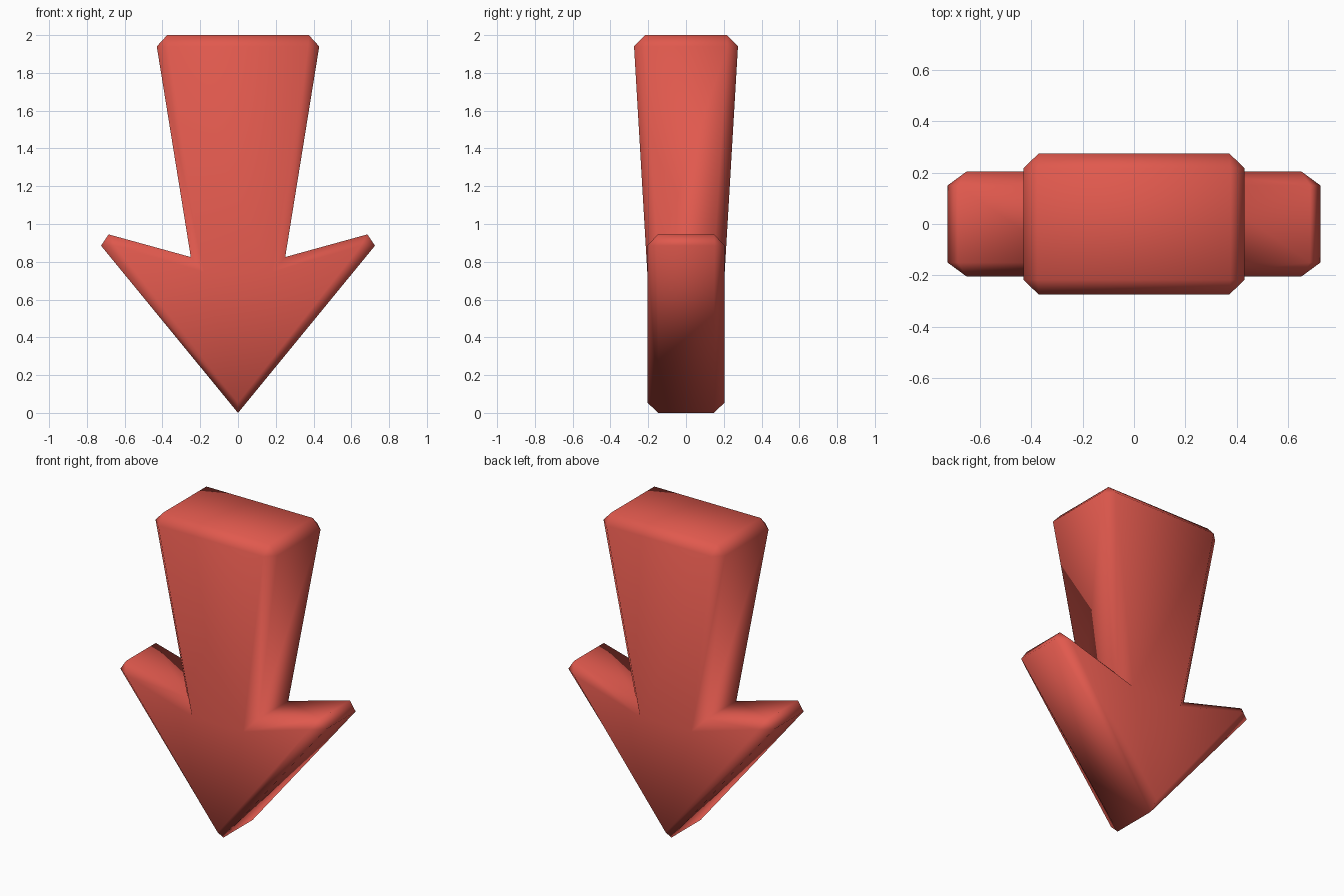
import bpy, bmesh

if "Cube" in bpy.data.objects:
    bpy.data.objects.remove(bpy.data.objects["Cube"])

# Right half of the outline, from tip upwards: (x, z, half depth)
rim_half = [(0, 0, .147), (.725, .885, .15), (.685, .945, .15),
            (.25, .825, .15), (.43, 1.94, .217), (.375, 2.0, .217)]
# Corners of the flat face inside the chamfer
face_half = [(0, .055, .205), (.65, .885, .205), (.18, .745, .205), (.37, 1.94, .275)]
# Which face corner each rim corner is chamfered to
link_half = [0, 1, 1, 2, 3, 3]


def full(half):
    return half + [(-x, z, d) for x, z, d in reversed(half[1:])]


rim, face = full(rim_half), full(face_half)
n = len(face)
link = link_half + [(n - i) % n for i in reversed(link_half[1:])]

bm = bmesh.new()
rims = {}
for side in (-1, 1):
    r = [bm.verts.new((x, side * d, z)) for x, z, d in rim]
    f = [bm.verts.new((x, side * d, z)) for x, z, d in face]
    rims[side] = r
    # Flat faces: shaft, head centre, two barbs
    for ids in ((2, 3, 4, 5), (0, 2, 5), (0, 1, 2), (0, 5, 6)):
        bm.faces.new([f[i] for i in ids])
    # Chamfer strip
    for i in range(len(r)):
        j = (i + 1) % len(r)
        a, b = f[link[i]], f[link[j]]
        bm.faces.new([r[i], r[j], a] if a == b else [r[i], r[j], b, a])

# Side walls joining front and back
for i in range(len(rim)):
    j = (i + 1) % len(rim)
    bm.faces.new([rims[-1][i], rims[-1][j], rims[1][j], rims[1][i]])

bmesh.ops.recalc_face_normals(bm, faces=bm.faces)
for p in bm.faces:
    p.smooth = True
mesh = bpy.data.meshes.new("down_arrow")
bm.to_mesh(mesh)
bm.free()

red = bpy.data.materials.new("red")
red.diffuse_color = (.75, .1, .075, 1)
red.use_nodes = True
red.node_tree.nodes["Principled BSDF"].inputs["Base Color"].default_value = red.diffuse_color
mesh.materials.append(red)
bpy.context.collection.objects.link(bpy.data.objects.new("down_arrow", mesh))
